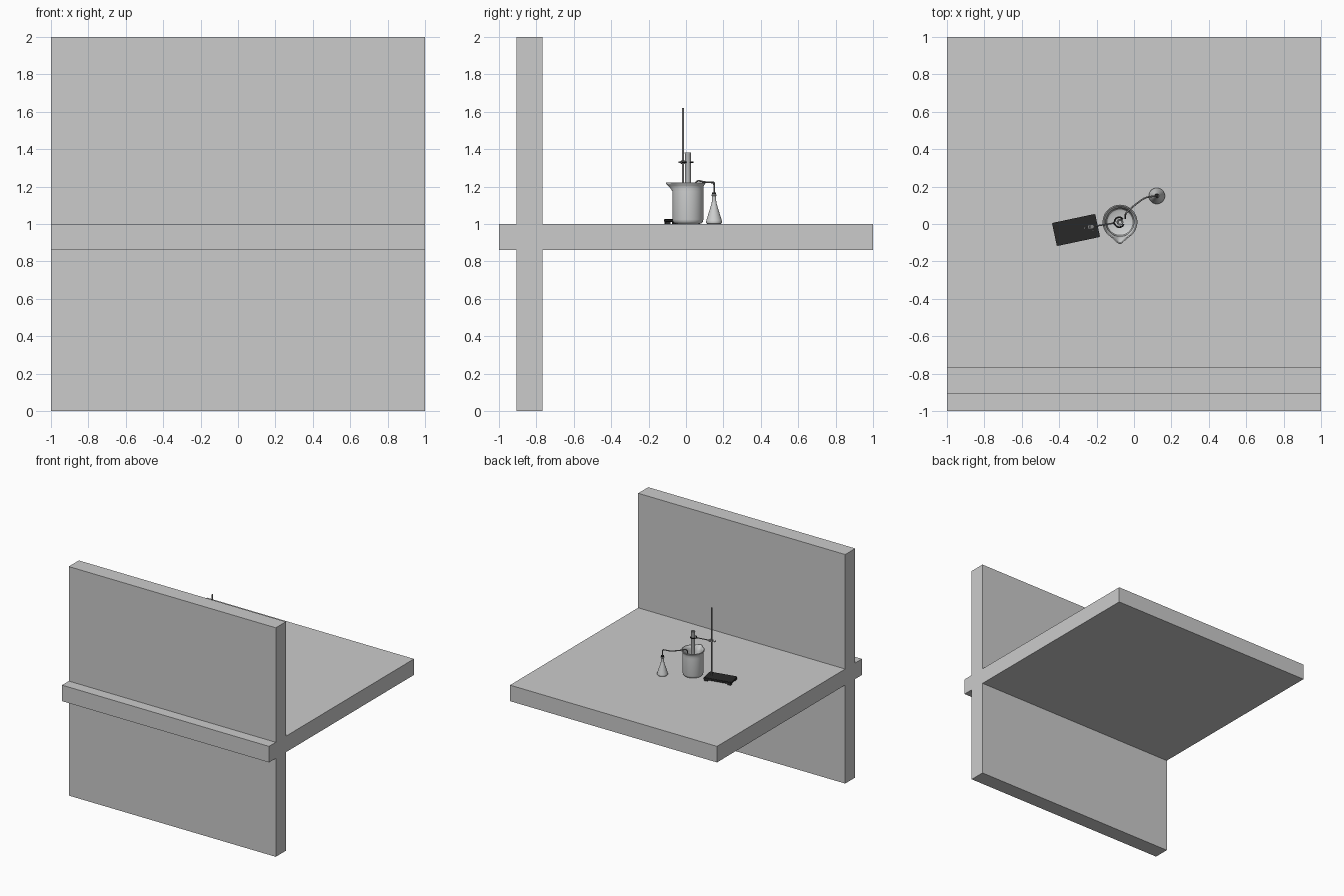
import bpy, bmesh, math
from mathutils import Matrix, Vector

if "Cube" in bpy.data.objects:
    bpy.data.objects.remove(bpy.data.objects["Cube"])


def mat(name, rgb):
    m = bpy.data.materials.new(name)
    m.diffuse_color = (*rgb, 1)
    m.use_nodes = True
    m.node_tree.nodes["Principled BSDF"].inputs["Base Color"].default_value = m.diffuse_color
    return m


GREY = mat("light grey", (0.6, 0.6, 0.6))
GLASS = mat("glass grey", (0.62, 0.63, 0.63))
METAL = mat("metal grey", (0.24, 0.24, 0.24))
BLACK = mat("black", (0.022, 0.022, 0.022))


def finish(name, bm, material, smooth=False):
    bmesh.ops.recalc_face_normals(bm, faces=bm.faces)
    me = bpy.data.meshes.new(name)
    bm.to_mesh(me)
    bm.free()
    ob = bpy.data.objects.new(name, me)
    bpy.context.collection.objects.link(ob)
    me.materials.append(material)
    if smooth:
        bpy.ops.object.select_all(action='DESELECT')
        ob.select_set(True)
        bpy.context.view_layer.objects.active = ob
        bpy.ops.object.shade_smooth_by_angle(angle=math.radians(35))
    return ob


def box(name, lo, hi, material, turn=None, bevel=0.0):
    bm = bmesh.new()
    bmesh.ops.create_cube(bm, size=1)
    lo, hi = Vector(lo), Vector(hi)
    bmesh.ops.scale(bm, vec=hi - lo, verts=bm.verts)
    bmesh.ops.translate(bm, vec=(lo + hi) / 2, verts=bm.verts)
    if bevel:
        bmesh.ops.bevel(bm, geom=bm.edges[:], offset=bevel, segments=2, affect='EDGES')
    if turn:
        bm.transform(turn)
    return finish(name, bm, material)


def lathe(name, profile, centre, material, n=48, shape=None):
    """Revolve (radius, height) points around z; shape may move each point."""
    bm = bmesh.new()
    rings = []
    for r, z in profile:
        count = n if r > 0 else 1
        ring = []
        for i in range(count):
            a = math.tau * i / n
            p = Vector((r * math.cos(a), r * math.sin(a), z))
            if shape and r > 0:
                p = shape(p, a)
            ring.append(bm.verts.new(p + Vector(centre)))
        rings.append(ring)
    for a, b in zip(rings, rings[1:]):
        for i in range(n):
            j = (i + 1) % n
            q = [a[i % len(a)], a[j % len(a)], b[j % len(b)], b[i % len(b)]]
            q = list(dict.fromkeys(q))
            if len(q) > 2:
                bm.faces.new(q)
    return finish(name, bm, material, True)


def pipe(name, pts, r, material, smooth_path=False):
    cu = bpy.data.curves.new(name, 'CURVE')
    cu.dimensions = '3D'
    cu.bevel_depth, cu.bevel_resolution, cu.use_fill_caps = r, 3, True
    sp = cu.splines.new('NURBS' if smooth_path else 'POLY')
    sp.points.add(len(pts) - 1)
    for p, co in zip(sp.points, pts):
        p.co = (*co, 1)
    if smooth_path:
        sp.order_u, sp.use_endpoint_u, sp.resolution_u = 3, True, 8
    ob = bpy.data.objects.new(name, cu)
    bpy.context.collection.objects.link(ob)
    cu.materials.append(material)
    return ob


# table slab and wall
box("table", (-1, -1, 0.86), (1, 1, 1.0), GREY)
box("wall", (-1, -0.907, 0), (1, -0.768, 2), GREY)

# beaker with a pouring spout towards -y
BX, BY = -0.075, 0.01


def spout(p, a):
    d = (a - 1.5 * math.pi) / 0.30
    lift = max(0.0, min(1.0, (p.z - 0.175) / 0.035))
    k = math.exp(-d * d) * lift
    return p + Vector((0, -0.024 * k, 0))


lathe("beaker", [(0, 0), (0.062, 0), (0.073, 0.004), (0.08, 0.012), (0.083, 0.024),
                 (0.083, 0.175), (0.083, 0.195), (0.086, 0.207), (0.092, 0.213),
                 (0.093, 0.218), (0.091, 0.222), (0.086, 0.221), (0.079, 0.212),
                 (0.075, 0.195), (0.075, 0.175), (0.075, 0.026), (0.07, 0.014),
                 (0.06, 0.008), (0, 0.008)], (BX, BY, 1.0), GLASS, 64, spout)

# test tube held in the beaker
lathe("test_tube", [(0, 0), (0.008, 0.002), (0.013, 0.007), (0.016, 0.016), (0.016, 0.325),
                    (0.018, 0.328), (0.018, 0.332), (0.013, 0.332), (0.013, 0.018),
                    (0.009, 0.008), (0, 0.005)], (BX, BY, 1.05), GLASS, 32)

# flask and stopper
FX, FY = 0.122, 0.15
lathe("flask", [(0, 0), (0.036, 0), (0.041, 0.004), (0.043, 0.011), (0.041, 0.02),
                (0.017, 0.098), (0.0125, 0.115), (0.0115, 0.125), (0.0115, 0.15),
                (0.014, 0.153), (0.014, 0.158), (0.009, 0.158), (0.009, 0.12),
                (0.038, 0.018), (0, 0.005)], (FX, FY, 1.0), GLASS, 40)
lathe("stopper", [(0, 0), (0.009, 0), (0.011, 0.022), (0, 0.022)], (FX, FY, 1.147), BLACK, 24)

# delivery tube from flask over the rim into the beaker
pipe("delivery_tube", [(FX, FY, 1.13), (FX, FY, 1.19), (FX, FY, 1.222), (0.09, 0.147, 1.222),
                       (0.055, 0.14, 1.222), (0.0, 0.098, 1.224), (-0.032, 0.07, 1.232),
                       (-0.046, 0.056, 1.228), (-0.046, 0.04, 1.2), (-0.046, 0.03, 1.06)],
     0.0045, METAL, True)

# stand base with four feet
TURN = Matrix.Translation((-0.31, -0.032, 1.0)) @ Matrix.Rotation(math.radians(12), 4, 'Z')
box("stand_base", (-0.118, -0.063, 0.01), (0.118, 0.063, 0.028), BLACK, TURN, 0.003)
for sx in (-1, 1):
    for sy in (-1, 1):
        box("stand_foot", (sx * 0.1 - 0.015, sy * 0.047 - 0.014, 0),
            (sx * 0.1 + 0.015, sy * 0.047 + 0.014, 0.012), BLACK, TURN)

# upright rod
RX, RY = -0.236, -0.016
pipe("stand_rod", [(RX, RY, 1.02), (RX, RY, 1.62)], 0.006, METAL)

# clamp: boss, thumb screw, arm and two curved jaws
ZC = 1.33
aim = math.atan2(BY - RY, BX - RX)
AT = Matrix.Translation((RX, RY, ZC)) @ Matrix.Rotation(aim, 4, 'Z')
reach = math.hypot(BX - RX, BY - RY)


def at(*p):
    return tuple(AT @ Vector(p))


box("clamp_boss", (-0.011, -0.011, -0.009), (0.022, 0.011, 0.009), METAL, AT, 0.002)
pipe("boss_screw", [at(-0.03, 0, 0), at(0, 0, 0)], 0.003, METAL)
box("boss_screw_grip", (-0.034, -0.009, -0.004), (-0.028, 0.009, 0.004), METAL, AT)
pipe("arm_screw", [at(0.014, 0, 0), at(0.014, -0.022, 0)], 0.003, METAL)
box("arm_screw_grip", (0.006, -0.026, -0.004), (0.022, -0.021, 0.004), METAL, AT)
pipe("clamp_arm", [at(0.0, 0, 0), at(reach - 0.034, 0, 0)], 0.004, METAL)
for s in (-1, 1):
    pts = [at(reach - 0.036, 0, 0)]
    for i in range(11):
        a = math.radians(165 - 13 * i)
        r = 0.029 - 0.008 * (i / 10) ** 2
        pts.append(at(reach + r * math.cos(a), s * r * math.sin(a), 0))
    pipe("clamp_jaw", pts, 0.0045, BLACK)
